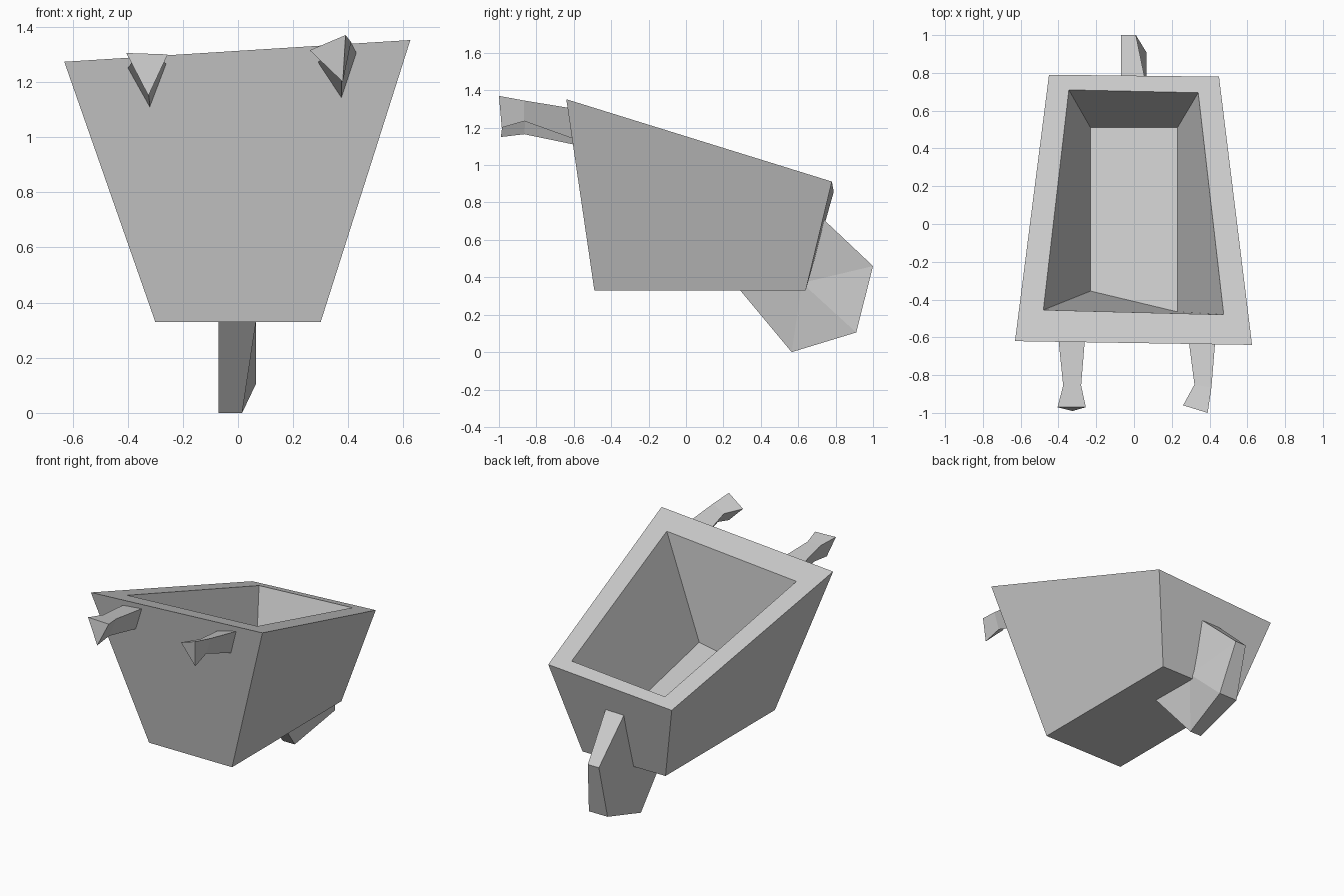
import bpy, bmesh


def loft(name, loops, cap_end=True):
    """Skin matching closed loops with flat faces and cap the ends."""
    bm = bmesh.new()
    rings = [[bm.verts.new(p) for p in loop] for loop in loops]
    n = len(rings[0])
    for a, b in zip(rings, rings[1:]):
        for i in range(n):
            j = (i + 1) % n
            bm.faces.new((a[i], a[j], b[j], b[i]))
    bm.faces.new(rings[0][::-1])
    if cap_end == "fan":
        last = rings[-1]
        for i in range(n - 2):
            bm.faces.new((last[-1], last[i], last[i + 1]))
    else:
        bm.faces.new(rings[-1])
    bmesh.ops.recalc_face_normals(bm, faces=bm.faces)
    mesh = bpy.data.meshes.new(name)
    bm.to_mesh(mesh)
    bm.free()
    obj = bpy.data.objects.new(name, mesh)
    bpy.context.collection.objects.link(obj)
    return obj


def rim_z(x, y):
    """Height of the tilted rim plane."""
    return 1.122 + 0.058 * x - 0.303 * y


# Tub: underside, outer rim, inner rim, sloping floor
base = [(-0.30, -0.49, 0.33), (0.30, -0.49, 0.33), (0.30, 0.64, 0.33), (-0.30, 0.64, 0.33)]
outer = [(-0.63, -0.62), (0.625, -0.64), (0.45, 0.78), (-0.45, 0.79)]
inner = [(-0.48, -0.455), (0.475, -0.48), (0.34, 0.695), (-0.345, 0.71)]
floor = [(-0.23, -0.355, 0.63), (0.23, -0.465, 0.64), (0.23, 0.51, 0.42), (-0.23, 0.51, 0.42)]
loft("tub", [base,
             [(x, y, rim_z(x, y)) for x, y in outer],
             [(x, y, rim_z(x, y)) for x, y in inner],
             floor])

# Handles: triangular sections, pinched then flared at the grip
loft("left_handle", [
    [(-0.40, -0.61, 1.25), (-0.26, -0.61, 1.265), (-0.32, -0.60, 1.11)],
    [(-0.375, -0.855, 1.285), (-0.28, -0.855, 1.285), (-0.325, -0.865, 1.165)],
    [(-0.405, -0.97, 1.305), (-0.255, -0.97, 1.30), (-0.325, -0.99, 1.15)]])
loft("right_handle", [
    [(0.29, -0.62, 1.27), (0.43, -0.62, 1.305), (0.375, -0.60, 1.14)],
    [(0.32, -0.85, 1.31), (0.41, -0.865, 1.345), (0.375, -0.865, 1.235)],
    [(0.26, -0.96, 1.315), (0.39, -1.0, 1.37), (0.38, -0.985, 1.20)]])

# Wheel: chunky polygon with a chipped right side, tucked into the tub corner
wheel = [(0.735, 0.71, 0.065), (1.0, 0.46, 0.01), (0.91, 0.105, 0.065),
         (0.565, 0.0, 0.015), (0.29, 0.33, 0.065), (0.62, 0.37, 0.065)]
loft("wheel", [[(-0.07, y, z) for y, z, x in wheel],
               [(x, y, z) for y, z, x in wheel]], cap_end="fan")
